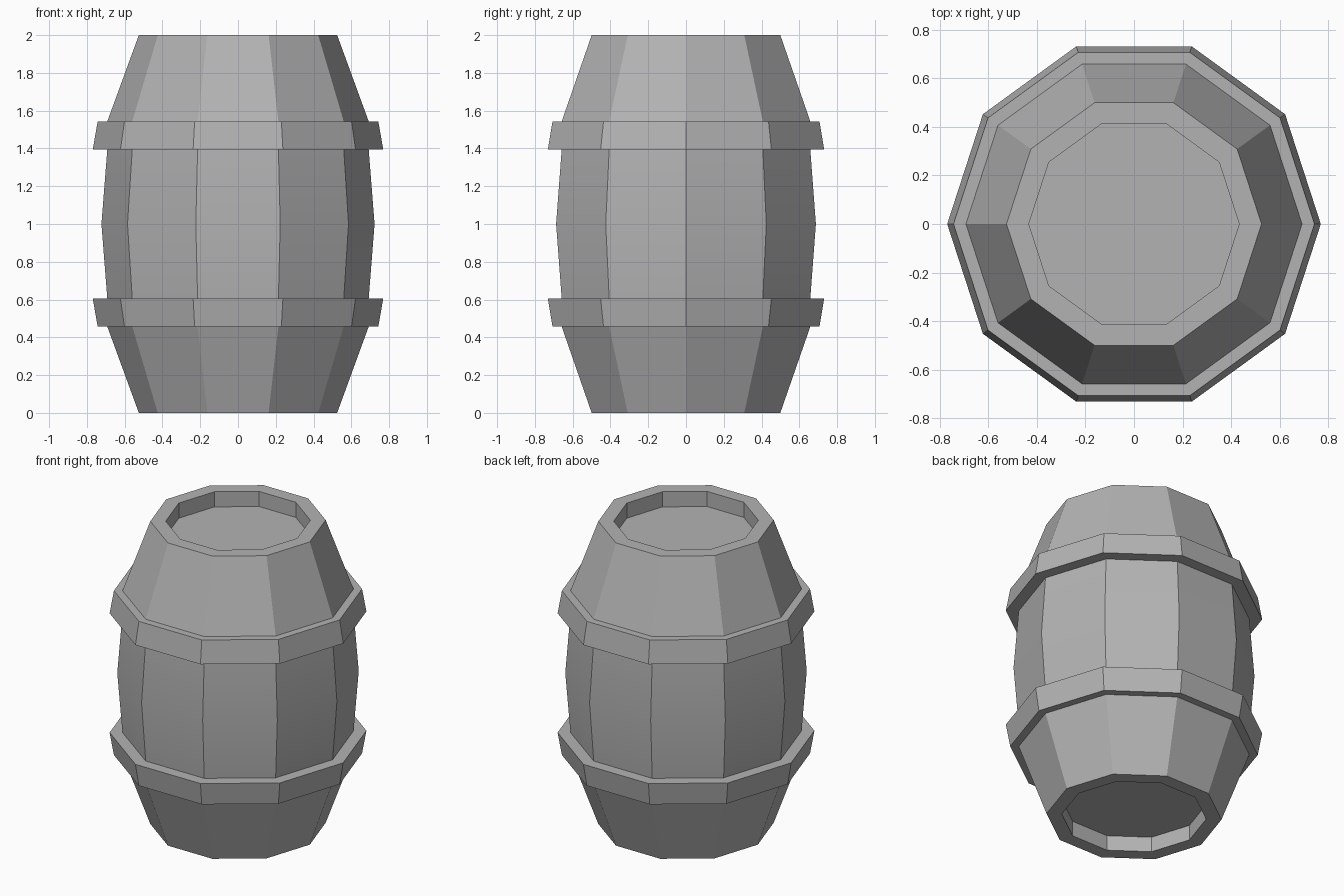
import bpy, bmesh
from math import cos, sin, tau, radians

if "Cube" in bpy.data.objects:
    bpy.data.objects.remove(bpy.data.objects["Cube"])

SIDES = 10

# Upper half of the outline (radius, height above the middle)
upper = [
    (0.692, 0.394), (0.769, 0.394),  # underside of hoop
    (0.743, 0.543), (0.692, 0.543),  # top ledge of hoop
    (0.525, 1.00), (0.433, 1.00),    # tapered staves, then rim
    (0.433, 0.90),                   # recess wall down to the lid
]
# Mirror it about the belly to get the full outline
profile = [(r, 1 - h) for r, h in reversed(upper)] + [(0.723, 1.0)] + [(r, 1 + h) for r, h in upper]

# Barrel: turn the outline into ten-sided rings, bridge them, cap with lids
bm = bmesh.new()
rings = [[bm.verts.new((r * cos(tau * i / SIDES), r * sin(tau * i / SIDES), z))
          for i in range(SIDES)] for r, z in profile]
for a, b in zip(rings, rings[1:]):
    for i in range(SIDES):
        j = (i + 1) % SIDES
        bm.faces.new((a[i], a[j], b[j], b[i]))
bm.faces.new(rings[0][::-1])
bm.faces.new(rings[-1])
bmesh.ops.recalc_face_normals(bm, faces=bm.faces)

mesh = bpy.data.meshes.new("barrel")
bm.to_mesh(mesh)
bm.free()
barrel = bpy.data.objects.new("barrel", mesh)
bpy.context.collection.objects.link(barrel)

# Dark grey finish
grey = bpy.data.materials.new("dark_grey")
grey.diffuse_color = (0.45, 0.45, 0.45, 1)
grey.use_nodes = True
grey.node_tree.nodes["Principled BSDF"].inputs["Base Color"].default_value = grey.diffuse_color
mesh.materials.append(grey)

# Smooth only the gentle bend at the belly
bpy.context.view_layer.objects.active = barrel
barrel.select_set(True)
bpy.ops.object.shade_smooth_by_angle(angle=radians(30))
